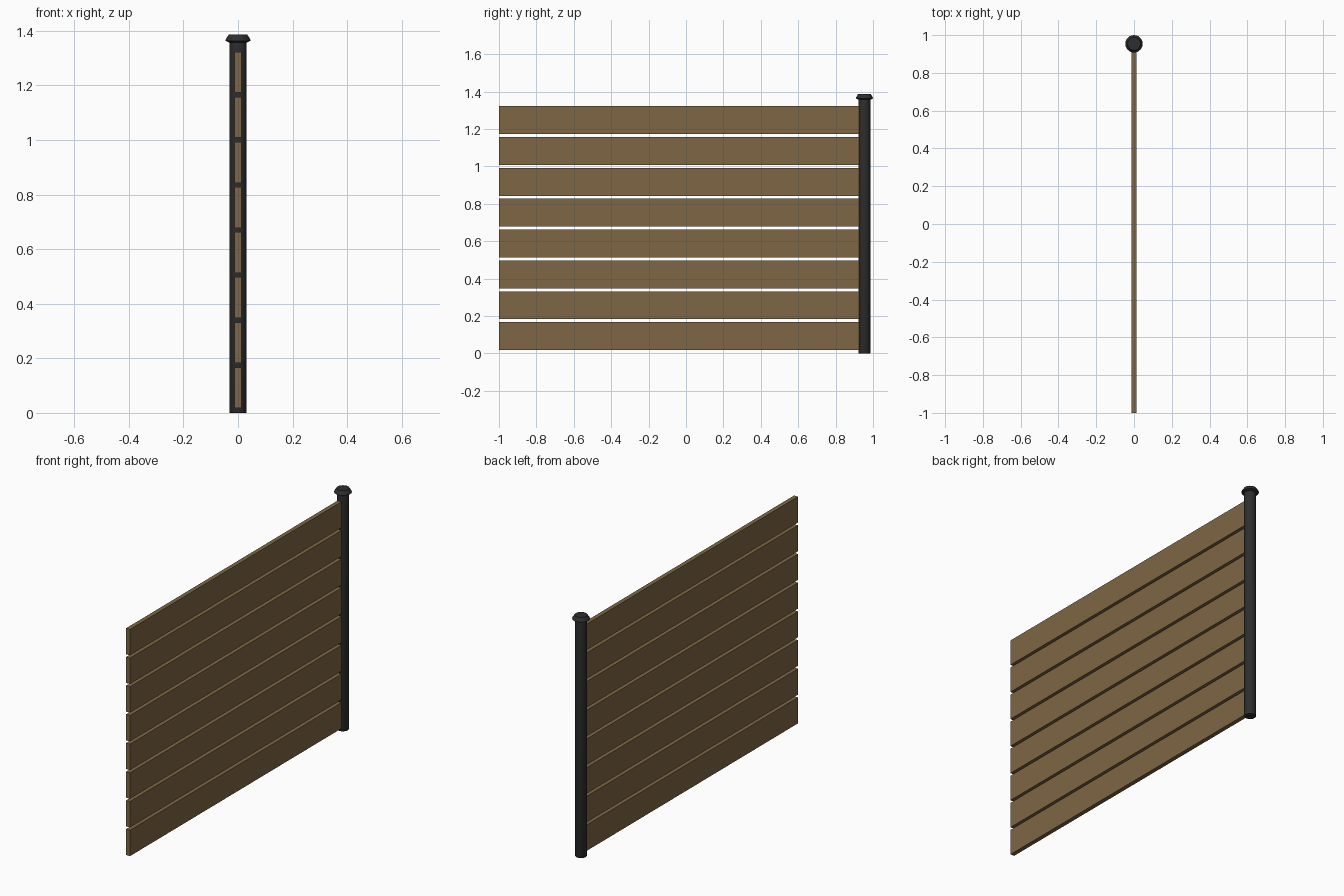
import bpy, bmesh, math

if "Cube" in bpy.data.objects:
    bpy.data.objects.remove(bpy.data.objects["Cube"])


def material(name, color):
    m = bpy.data.materials.new(name)
    m.diffuse_color = (*color, 1)
    m.use_nodes = True
    m.node_tree.nodes["Principled BSDF"].inputs["Base Color"].default_value = m.diffuse_color
    return m


wood = material("brown_wood", (0.21, 0.135, 0.058))
metal = material("dark_metal", (0.027, 0.027, 0.028))
POST_Y = 0.954


def add_object(name, bm, mat):
    mesh = bpy.data.meshes.new(name)
    bmesh.ops.recalc_face_normals(bm, faces=bm.faces)
    bm.to_mesh(mesh)
    bm.free()
    mesh.materials.append(mat)
    ob = bpy.data.objects.new(name, mesh)
    bpy.context.collection.objects.link(ob)
    return ob


def lathe(name, profile, mat, sides=24):
    bm = bmesh.new()
    rings = []
    for r, z in profile:
        rings.append([bm.verts.new((r * math.cos(2 * math.pi * i / sides),
                                    r * math.sin(2 * math.pi * i / sides), z))
                      for i in range(sides)])
    for a, b in zip(rings, rings[1:]):
        for i in range(sides):
            j = (i + 1) % sides
            bm.faces.new((a[i], a[j], b[j], b[i]))
    bm.faces.new(rings[0])
    bm.faces.new(rings[-1])
    ob = add_object(name, bm, mat)
    ob.location.y = POST_Y
    bpy.ops.object.select_all(action='DESELECT')
    ob.select_set(True)
    bpy.context.view_layer.objects.active = ob
    bpy.ops.object.shade_smooth_by_angle(angle=math.radians(30))


def box(name, lo, hi, mat):
    bm = bmesh.new()
    bmesh.ops.create_cube(bm, size=1)
    for v in bm.verts:
        v.co = [(a + b) / 2 + c * (b - a) for a, b, c in zip(lo, hi, v.co)]
    add_object(name, bm, mat)


# Round post with slightly chamfered foot
lathe("post", [(0.030, 0), (0.032, 0.004), (0.032, 1.36)], metal)

# Flared post cap with a flat top
lathe("post_cap", [(0.034, 1.357), (0.046, 1.363), (0.046, 1.367),
                   (0.034, 1.386)], metal)

# Eight horizontal boards running into the post
for i in range(8):
    z = 0.018 + i * 0.165
    box(f"board_{i + 1}", (-0.0125, -1, z), (0.0125, POST_Y - 0.02, z + 0.149), wood)
